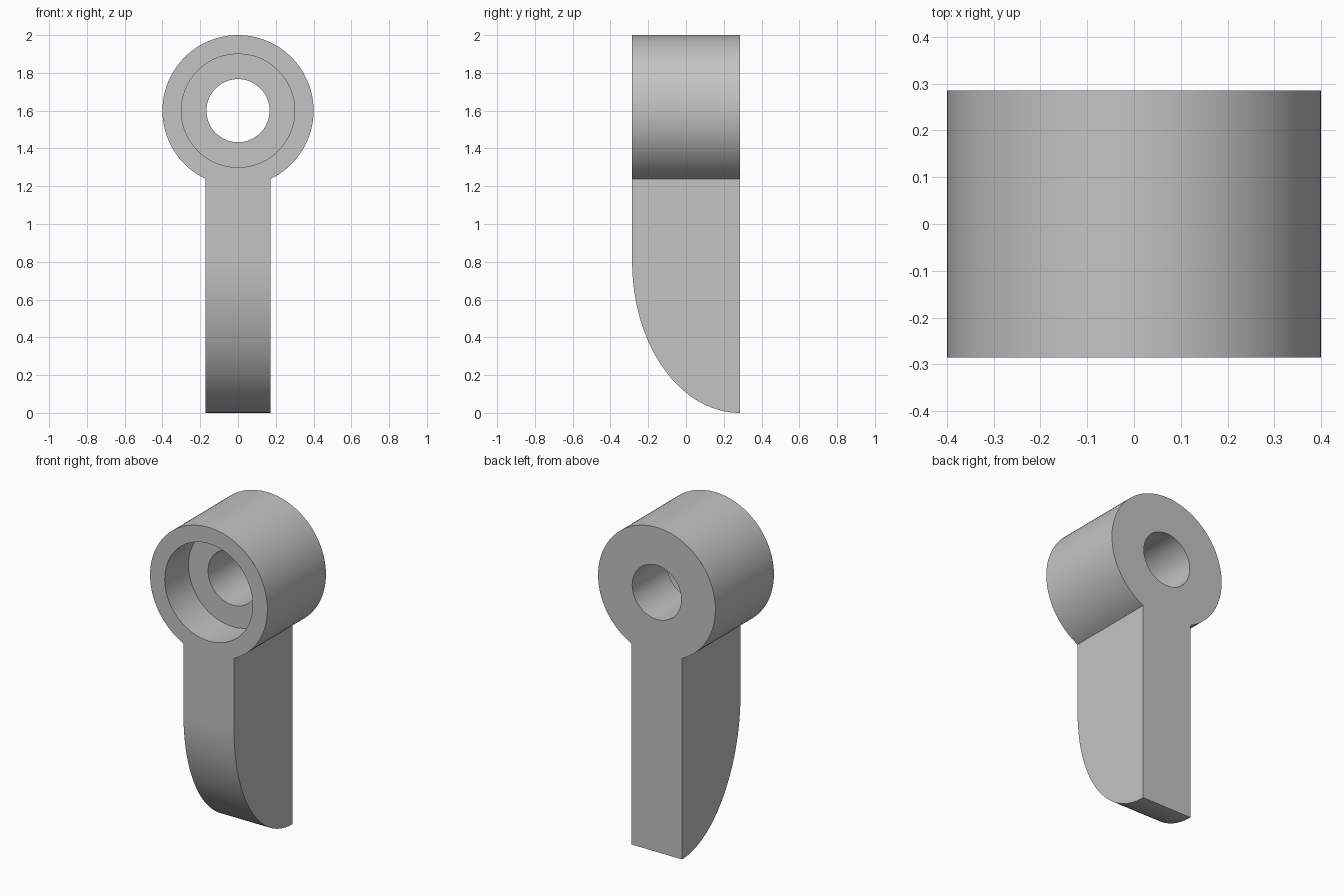
import bpy, bmesh
from math import sin, cos, pi, radians

cube = bpy.data.objects.get("Cube")
if cube:
    bpy.data.objects.remove(cube, do_unlink=True)

# Main sizes
FRONT, BACK = -0.285, 0.285
HUB_Z, HUB_R = 1.6, 0.4
BORE_R, RECESS_R = 0.167, 0.3
RECESS_FLOOR = -0.053
CURVE_TOP = 0.8
SEGMENTS = 120        # around the hub
NECK = 17             # hub segments joined to the arm
CURVE_STEPS = 40

bm = bmesh.new()

# Hub: stepped ring section turned about the y axis, starting at the neck
section = [(HUB_R, FRONT), (HUB_R, BACK), (BORE_R, BACK),
           (BORE_R, RECESS_FLOOR), (RECESS_R, RECESS_FLOOR), (RECESS_R, FRONT)]
step = 2 * pi / SEGMENTS
rings = []
for i in range(SEGMENTS):
    a = (i - NECK / 2) * step
    rings.append([bm.verts.new((r * sin(a), y, HUB_Z - r * cos(a)))
                  for r, y in section])
for i in range(SEGMENTS):
    here, there = rings[i], rings[(i + 1) % SEGMENTS]
    for j in range(len(section)):
        k = (j + 1) % len(section)
        if j == 0 and i < NECK:
            continue  # open where the arm meets the hub
        bm.faces.new((here[j], here[k], there[k], there[j]))

# Arm: straight back, front sweeping down in a quarter ellipse
depth = BACK - FRONT
columns = []
for ring in rings[:NECK + 1]:
    x = ring[0].co.x
    column = [ring[0]]
    for s in range(CURVE_STEPS + 1):
        t = s / CURVE_STEPS * pi / 2
        column.append(bm.verts.new((x, BACK - depth * cos(t),
                                    CURVE_TOP * (1 - sin(t)))))
    columns.append(column + [ring[1]])
for here, there in zip(columns, columns[1:]):
    for j in range(len(here) - 1):
        bm.faces.new((here[j], here[j + 1], there[j + 1], there[j]))
bm.faces.new(columns[0])
bm.faces.new(columns[-1])
bmesh.ops.recalc_face_normals(bm, faces=bm.faces[:])

mesh = bpy.data.meshes.new("lever_arm_with_hub")
bm.to_mesh(mesh)
bm.free()
lever = bpy.data.objects.new("lever_arm_with_hub", mesh)
bpy.context.collection.objects.link(lever)

# Plain grey finish
grey = bpy.data.materials.new("light_grey")
grey.use_nodes = True
colour = (0.55, 0.55, 0.55, 1)
grey.diffuse_color = colour
grey.node_tree.nodes["Principled BSDF"].inputs["Base Color"].default_value = colour
mesh.materials.append(grey)

# Smooth curves, sharp edges
bpy.ops.object.select_all(action="DESELECT")
lever.select_set(True)
bpy.context.view_layer.objects.active = lever
bpy.ops.object.shade_smooth_by_angle(angle=radians(30))
